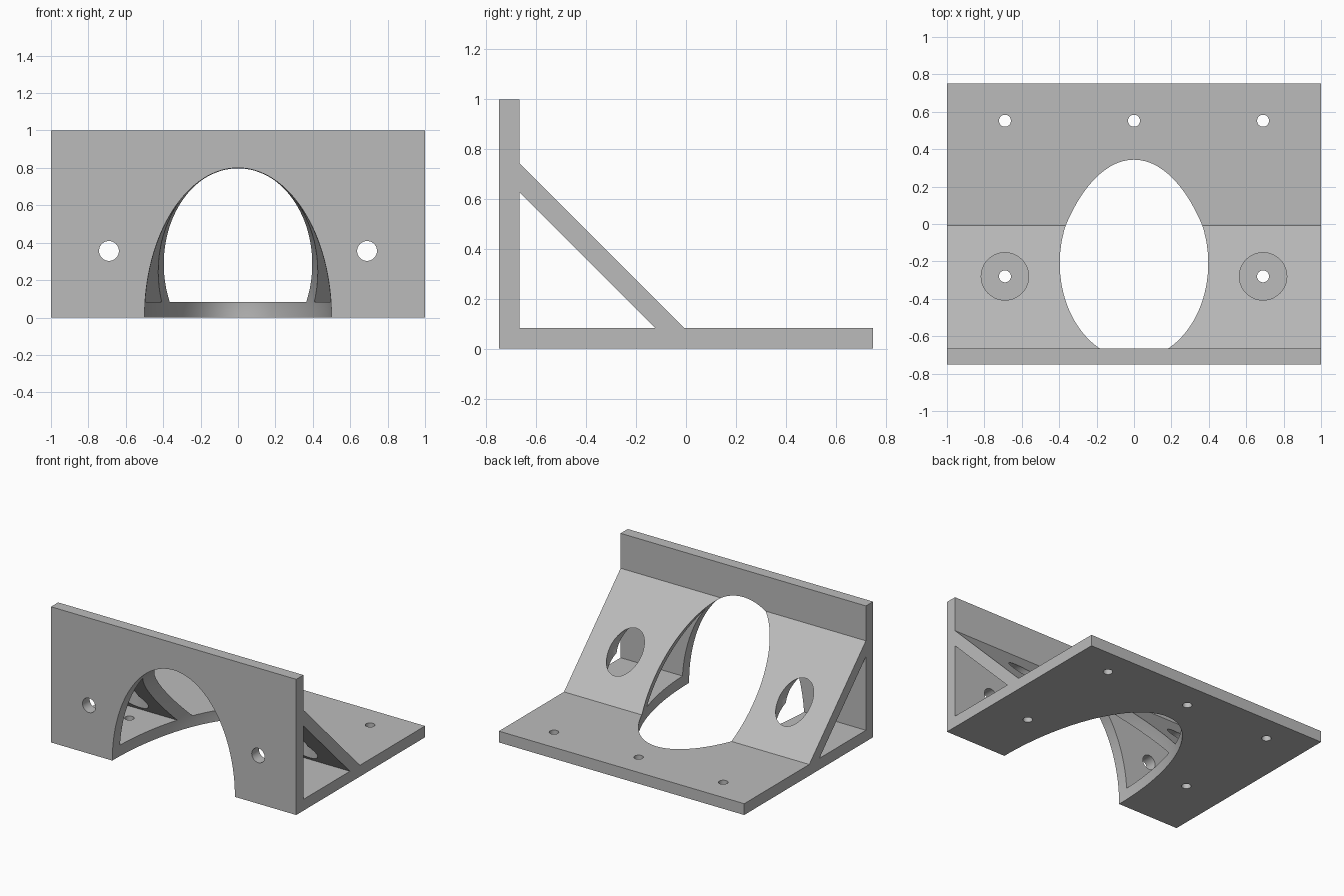
import bpy
import bmesh
import math

cube = bpy.data.objects.get("Cube")
if cube:
    bpy.data.objects.remove(cube, do_unlink=True)

T = 1 / 12                     # plate thickness
FRONT, BACK = -0.75, 0.75
INNER = FRONT + T              # rear face of the upright plate
OUT, IN = 0.076, -0.041        # y + z on the two faces of the sloping brace
HOLE_X, HOLE_Y = 0.69, -0.28
HOLE_Z = OUT - HOLE_Y

steel = bpy.data.materials.new("plain_grey")
steel.use_nodes = True
GREY = (0.5, 0.5, 0.5, 1)
steel.diffuse_color = GREY
steel.node_tree.nodes["Principled BSDF"].inputs["Base Color"].default_value = GREY


def prism(name, profile, half_width):
    """Extrude a (y, z) profile along x."""
    bm = bmesh.new()
    face = bm.faces.new([bm.verts.new((-half_width, y, z)) for y, z in profile])
    ext = bmesh.ops.extrude_face_region(bm, geom=[face])
    verts = [g for g in ext["geom"] if isinstance(g, bmesh.types.BMVert)]
    bmesh.ops.translate(bm, verts=verts, vec=(2 * half_width, 0, 0))
    bmesh.ops.recalc_face_normals(bm, faces=bm.faces)
    mesh = bpy.data.meshes.new(name)
    bm.to_mesh(mesh)
    bm.free()
    obj = bpy.data.objects.new(name, mesh)
    bpy.context.collection.objects.link(obj)
    return obj


def cylinder(name, radius, depth, centre, along_y=False):
    bpy.ops.mesh.primitive_cylinder_add(
        vertices=48, radius=radius, depth=depth, location=centre,
        rotation=(math.pi / 2 if along_y else 0, 0, 0))
    bpy.context.object.name = name
    return bpy.context.object


def cut(target, cutter):
    cutter.hide_render = True
    mod = target.modifiers.new(cutter.name, "BOOLEAN")
    mod.operation = "DIFFERENCE"
    mod.solver = "EXACT"
    mod.object = cutter
    bpy.context.view_layer.objects.active = target
    bpy.ops.object.modifier_apply(modifier=mod.name)
    bpy.data.objects.remove(cutter, do_unlink=True)


# Base, upright plate and brace as one profile
bracket = prism("angle_bracket", [
    (FRONT, 0), (BACK, 0), (BACK, T), (OUT - T, T),
    (INNER, OUT - INNER), (INNER, 1), (FRONT, 1)], 1)
bracket.data.materials.append(steel)

# Triangular tunnel behind the brace
cut(bracket, prism("tunnel_cutter", [
    (INNER, T), (IN - T, T), (INNER, IN - INNER)], 1.2))

# Ellipsoidal opening centred on the lower front edge
bpy.ops.mesh.primitive_uv_sphere_add(segments=96, ring_count=64, radius=1,
                                     location=(0, FRONT, 0))
opening = bpy.context.object
opening.name = "opening_cutter"
opening.scale = (0.5, 1.1, 0.8)
cut(bracket, opening)

# Screw holes, with tool access through the brace in both directions
for x in (-HOLE_X, HOLE_X):
    cut(bracket, cylinder("wall_hole", 0.053, 0.4, (x, FRONT, HOLE_Z), True))
    cut(bracket, cylinder("base_hole", 0.032, 0.4, (x, HOLE_Y, 0)))
    cut(bracket, cylinder("upright_access", 0.127, 0.8, (x, HOLE_Y, T + 0.41)))
    cut(bracket, cylinder("level_access", 0.127, 0.7, (x, INNER + 0.36, HOLE_Z), True))
for x in (-HOLE_X, 0, HOLE_X):
    cut(bracket, cylinder("rear_hole", 0.032, 0.4, (x, 0.552, 0)))

bracket.data.materials.clear()
bracket.data.materials.append(steel)
bpy.ops.object.select_all(action="DESELECT")
bracket.select_set(True)
bpy.context.view_layer.objects.active = bracket
bpy.ops.object.shade_smooth_by_angle(angle=math.radians(30))
